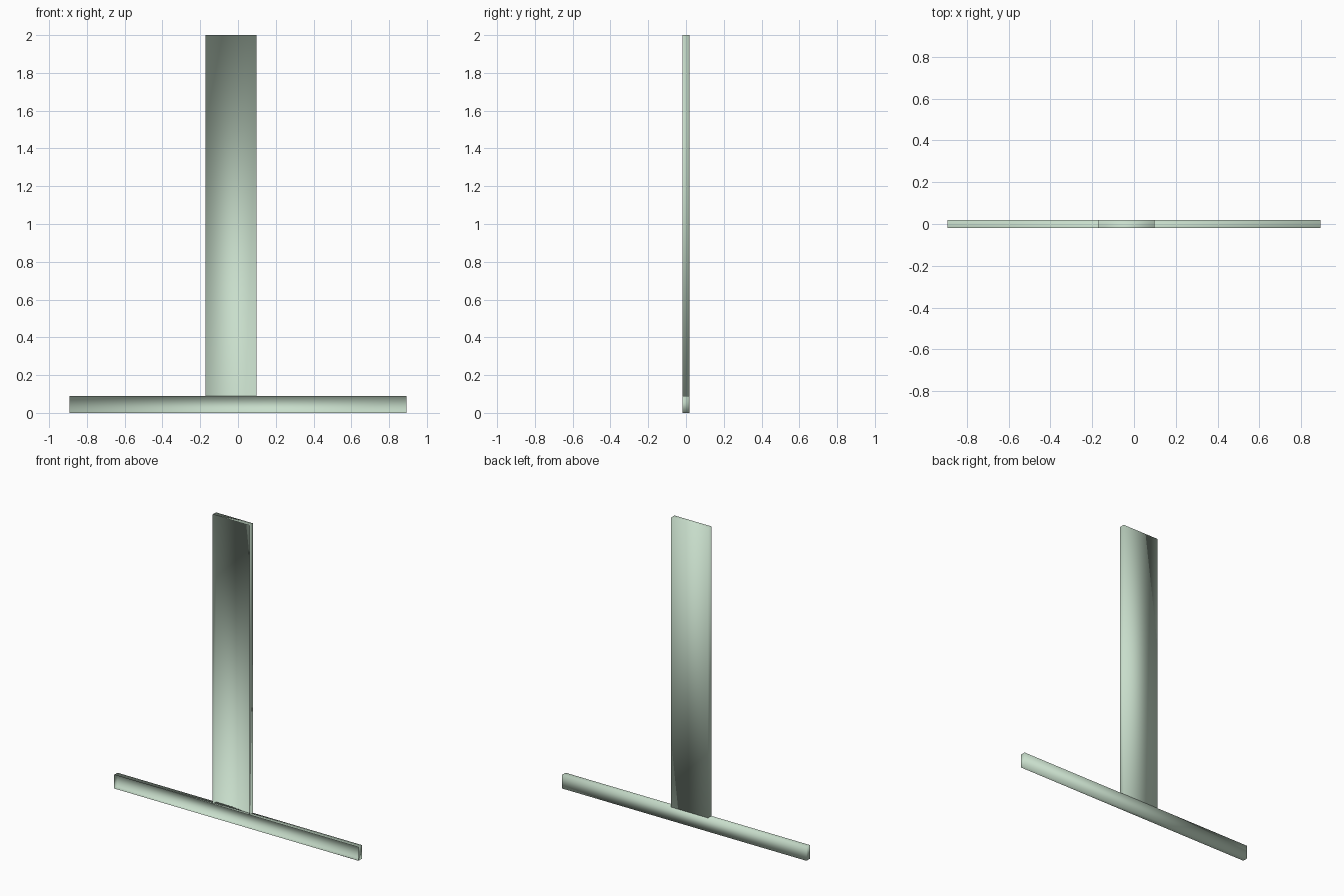
import bpy
import bmesh

if "Cube" in bpy.data.objects:
    bpy.data.objects.remove(bpy.data.objects["Cube"])

HALF_DEPTH = 0.018

pale_green = bpy.data.materials.new("pale_green")
pale_green.diffuse_color = (0.58, 0.73, 0.60, 1.0)
pale_green.use_nodes = True
pale_green.node_tree.nodes["Principled BSDF"].inputs["Base Color"].default_value = pale_green.diffuse_color


def open_tray(name, x0, x1, z0, z1):
    """Smooth-shaded shallow box with no front (-y) wall."""
    bm = bmesh.new()
    bmesh.ops.create_cube(bm, size=1.0)
    for v in bm.verts:
        v.co.x = x1 if v.co.x > 0 else x0
        v.co.y = HALF_DEPTH if v.co.y > 0 else -HALF_DEPTH
        v.co.z = z1 if v.co.z > 0 else z0
    bm.normal_update()
    front = [f for f in bm.faces if f.normal.y < -0.5]
    bmesh.ops.delete(bm, geom=front, context='FACES_ONLY')
    for f in bm.faces:
        f.smooth = True
    mesh = bpy.data.meshes.new(name)
    bm.to_mesh(mesh)
    bm.free()
    mesh.materials.append(pale_green)
    obj = bpy.data.objects.new(name, mesh)
    bpy.context.collection.objects.link(obj)
    return obj


# Long low bar along the ground
open_tray("base_bar", -0.892, 0.892, 0.0, 0.09)

# Tall panel standing on the bar, slightly left of centre
open_tray("upright_panel", -0.173, 0.097, 0.09, 2.0)
